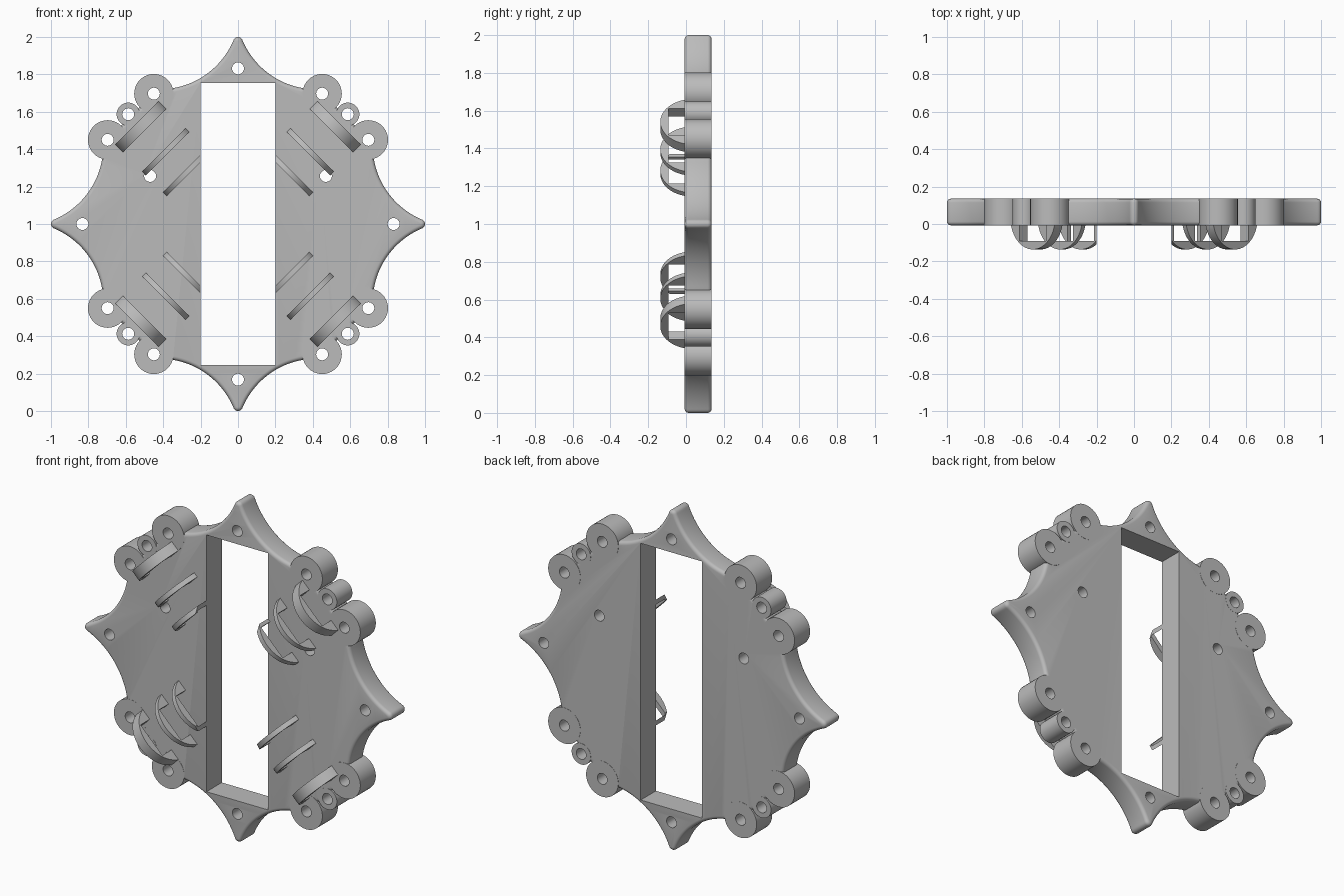
import bpy, bmesh, math
from mathutils import Matrix, Vector

if "Cube" in bpy.data.objects:
    bpy.data.objects.remove(bpy.data.objects["Cube"], do_unlink=True)

grey = bpy.data.materials.new("mid_grey")
grey.use_nodes = True
grey.diffuse_color = (0.5, 0.5, 0.5, 1)
grey.node_tree.nodes["Principled BSDF"].inputs["Base Color"].default_value = (0.5, 0.5, 0.5, 1)

FRONT, BACK = -0.007, 0.135
# Stands a flat outline upright: outline y becomes height, extrusion runs to the front
UPRIGHT = Matrix.Translation((0, 0, 1)) @ Matrix.Rotation(math.pi / 2, 4, 'X')


def prism(name, pts, z0, z1, matrix=UPRIGHT, bevel=0):
    bm = bmesh.new()
    low = [bm.verts.new((x, y, z0)) for x, y in pts]
    high = [bm.verts.new((x, y, z1)) for x, y in pts]
    n = len(pts)
    caps = [bm.faces.new(low[::-1]), bm.faces.new(high)]
    for i in range(n):
        j = (i + 1) % n
        bm.faces.new((low[i], low[j], high[j], high[i]))
    bmesh.ops.recalc_face_normals(bm, faces=bm.faces[:])
    bm.normal_update()
    if bevel:
        rim = list({e for f in caps for e in f.edges})
        bmesh.ops.bevel(bm, geom=rim, offset=bevel, segments=4, profile=0.5,
                        affect='EDGES', clamp_overlap=False)
    bm.transform(matrix)
    bmesh.ops.recalc_face_normals(bm, faces=bm.faces[:])
    me = bpy.data.meshes.new(name)
    bm.to_mesh(me)
    bm.free()
    me.materials.append(grey)
    ob = bpy.data.objects.new(name, me)
    bpy.context.collection.objects.link(ob)
    return ob


def arc(cx, cy, r, a0, a1, steps):
    angles = [math.radians(a0 + (a1 - a0) * i / steps) for i in range(steps + 1)]
    return [(cx + r * math.cos(a), cy + r * math.sin(a)) for a in angles]


def circle(cx, cy, r, steps=40):
    return arc(cx, cy, r, 0, 360, steps)[:-1]


def boolean(target, tool, operation):
    mod = target.modifiers.new("bool", 'BOOLEAN')
    mod.operation, mod.solver, mod.object = operation, 'EXACT', tool
    bpy.context.view_layer.objects.active = target
    bpy.ops.object.modifier_apply(modifier=mod.name)
    bpy.data.objects.remove(tool, do_unlink=True)


def slot_cutter():
    return prism("slot_cutter", [(-.2, -.755), (.2, -.755), (.2, .755), (-.2, .755)], -.4, .4)


# Four-pointed plate: one eighth is mirrored, then turned four times
half = arc(0, .975, .025, 90, 24, 5) + arc(.42, 1.15, .43, 203.5, 260, 24) + [(.45, .70)]
quarter = half + [(y, x) for x, y in reversed(half)][:-1]
outline = []
for _ in range(4):
    outline += quarter
    quarter = [(y, -x) for x, y in quarter]
plate = prism("plate", outline, -BACK, -FRONT, bevel=0.02)

# Round lugs along the diagonals, a hair proud of the plate, and the screw holes
lugs = [(.45, .697, .105), (.697, .45, .105), (.587, .587, .062)]
holes = [(0, .832), (0, -.832), (.832, 0), (-.832, 0), (.47, .257), (-.47, .257)]
for sx in (1, -1):
    for sz in (1, -1):
        for x, z, r in lugs:
            lug = prism("lug", circle(sx * x, sz * z, r), -BACK - .001, -FRONT + .001)
            boolean(plate, lug, 'UNION')
            holes.append((sx * x, sz * z))
boolean(plate, slot_cutter(), 'DIFFERENCE')
for x, z in holes:
    boolean(plate, prism("hole_cutter", circle(x, z, .032, 24), -.4, .4), 'DIFFERENCE')

# Arched strap loops: round outside, square opening inside
loop = arc(0, -.04, .169, 10.2, 169.8, 28) + [(-.1, -.01), (-.1, .085), (.1, .085), (.1, -.01)]
parts = [plate]
for sx, side in ((1, "left"), (-1, "right")):
    for sz, level in ((1, "upper"), (-1, "lower")):
        for c, width, kind in ((.52, .06, "outer"), (.386, .028, "middle"), (.275, .028, "inner")):
            along = Vector((sx, 0, -sz)).normalized()
            across = Vector((sx, 0, sz)).normalized()
            m = Matrix((along, (0, -1, 0), across)).transposed().to_4x4()
            m.translation = (sx * c, FRONT, 1 + sz * c)
            ob = prism(f"{kind}_loop_{level}_{side}", loop, -width / 2, width / 2, m)
            if kind == "inner":
                boolean(ob, slot_cutter(), 'DIFFERENCE')
            parts.append(ob)

# Smooth shading with sharp edges kept
bpy.ops.object.select_all(action='DESELECT')
for ob in parts:
    ob.select_set(True)
bpy.context.view_layer.objects.active = plate
bpy.ops.object.shade_smooth_by_angle(angle=math.radians(32))
